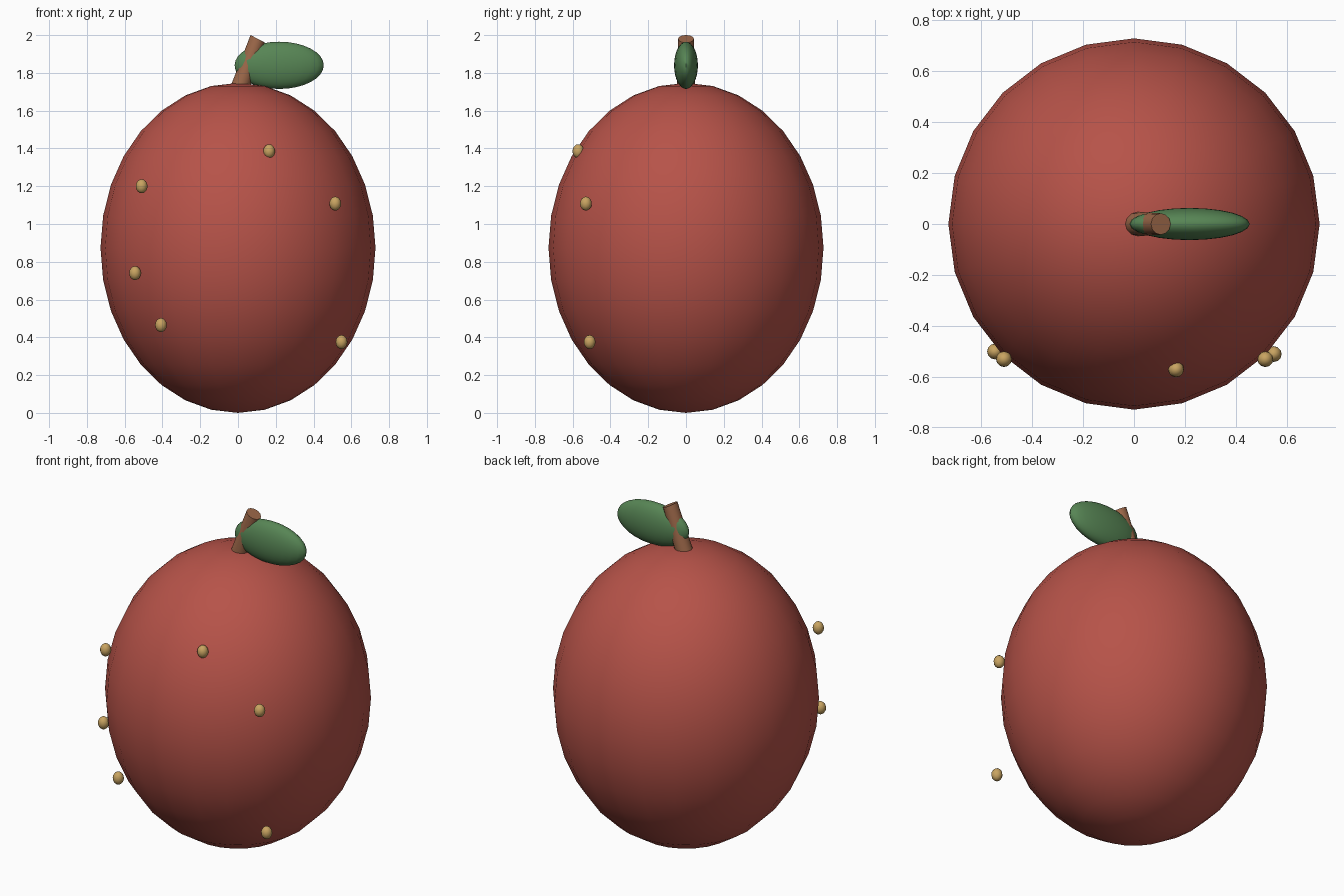
import bpy, math
from mathutils import Vector, Matrix

if "Cube" in bpy.data.objects:
    bpy.data.objects.remove(bpy.data.objects["Cube"])

STRETCH = 1.2  # the whole fruit is taller than it is wide


def material(name, rgb):
    m = bpy.data.materials.new(name)
    m.diffuse_color = (*rgb, 1)
    m.use_nodes = True
    m.node_tree.nodes["Principled BSDF"].inputs["Base Color"].default_value = m.diffuse_color
    return m


red = material("fruit red", (0.47, 0.086, 0.066))
green = material("leaf green", (0.095, 0.235, 0.09))
brown = material("stem brown", (0.34, 0.14, 0.068))
gold = material("seed gold", (0.58, 0.37, 0.12))


def finish(name, matrix, mat):
    ob = bpy.context.object
    ob.name = name
    ob.data.transform(matrix)
    ob.data.materials.append(mat)
    bpy.ops.object.shade_smooth_by_angle(angle=math.radians(50))


def ellipsoid(name, centre, radii, mat, segments, rings):
    bpy.ops.mesh.primitive_uv_sphere_add(segments=segments, ring_count=rings, radius=1)
    finish(name, Matrix.Translation(centre) @ Matrix.Diagonal((*radii, 1)), mat)


# Fruit body
R = 0.728
ellipsoid("fruit_body", (0, 0, R * STRETCH), (R, R, R * STRETCH), red, 24, 16)

# Leaning stem, tapered, sheared slightly by the vertical stretch
low = Vector((0.01, 0, 1.72 / STRETCH))
high = Vector((0.105, 0, 1.98 / STRETCH))
axis = high - low
bpy.ops.mesh.primitive_cone_add(vertices=12, radius1=0.048, radius2=0.042, depth=axis.length)
tilt = Matrix.Rotation(math.atan2(axis.x, axis.z), 4, 'Y')
finish("stem", Matrix.Diagonal((1, 1, STRETCH, 1)) @ Matrix.Translation((low + high) / 2) @ tilt, brown)

# Leaf
ellipsoid("leaf", (0.218, 0, 1.84), (0.236, 0.063, 0.125), green, 24, 16)

# Seeds scattered over the front
seeds = [(-0.51, -0.53, 1.2), (0.165, -0.57, 1.385), (0.515, -0.53, 1.108),
         (-0.545, -0.50, 0.74), (-0.408, -0.555, 0.465), (0.548, -0.51, 0.375)]
for i, pos in enumerate(seeds):
    ellipsoid(f"seed_{i + 1}", pos, (0.031, 0.031, 0.031 * STRETCH), gold, 12, 8)
